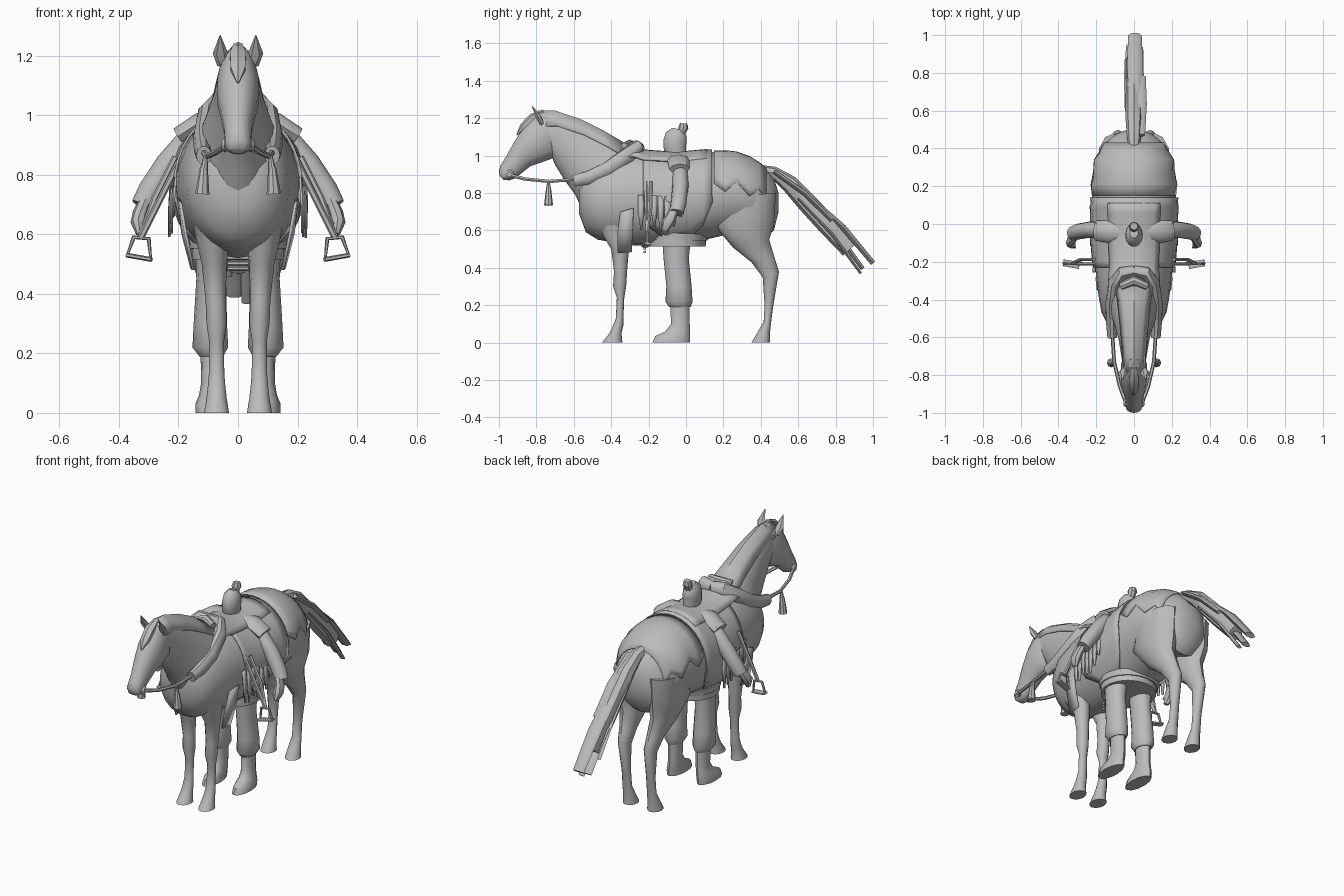
import bpy, bmesh, math, random
from mathutils import Vector

random.seed(4)
grey = bpy.data.materials.new("plain_grey")
grey.diffuse_color = (0.5, 0.5, 0.5, 1)


def finish(name, bm, thick=0.0, angle=40):
    bmesh.ops.recalc_face_normals(bm, faces=bm.faces)
    me = bpy.data.meshes.new(name)
    bm.to_mesh(me)
    bm.free()
    me.materials.append(grey)
    ob = bpy.data.objects.new(name, me)
    bpy.context.collection.objects.link(ob)
    if thick:
        mod = ob.modifiers.new("thickness", "SOLIDIFY")
        mod.thickness = thick
        mod.offset = 0
    bpy.ops.object.select_all(action='DESELECT')
    ob.select_set(True)
    bpy.context.view_layer.objects.active = ob
    bpy.ops.object.shade_smooth_by_angle(angle=math.radians(angle))
    return ob


def skin(name, rings, closed=False, angle=40):
    """Bridge equal rings of points into a solid."""
    bm = bmesh.new()
    vs = [[bm.verts.new(p) for p in r] for r in rings]
    n = len(vs[0])
    pairs = list(zip(vs, vs[1:])) + ([(vs[-1], vs[0])] if closed else [])
    for a, b in pairs:
        for i in range(n):
            bm.faces.new((a[i], a[(i + 1) % n], b[(i + 1) % n], b[i]))
    if not closed:
        bm.faces.new(vs[0])
        bm.faces.new(vs[-1])
    return finish(name, bm, angle=angle)


def loft(name, secs, side=1, n=14):
    """Sections: two opposite outline points (y, z), half width, x centre."""
    rings = []
    for y1, z1, y2, z2, w, x in secs:
        rings.append([(side * x + w * math.sin(t),
                       (y1 + y2) / 2 + (y1 - y2) / 2 * math.cos(t),
                       (z1 + z2) / 2 + (z1 - z2) / 2 * math.cos(t))
                      for t in (2 * math.pi * i / n for i in range(n))])
    return skin(name, rings)


def tube(name, pts, radii, ref=(0, 1, 0), n=10, closed=False, flat=1.0):
    """Round or flattened tube; flat scales the axis nearest to ref."""
    P = [Vector(p) for p in pts]
    ref, rings, k = Vector(ref), [], len(P)
    for i, p in enumerate(P):
        if closed:
            d = P[(i + 1) % k] - P[i - 1]
        else:
            d = P[min(i + 1, k - 1)] - P[max(i - 1, 0)]
        u = d.cross(ref).normalized()
        v = u.cross(d).normalized() * flat
        r = radii[i] if isinstance(radii, (list, tuple)) else radii
        rings.append([p + r * (u * math.cos(a) + v * math.sin(a))
                      for a in (2 * math.pi * j / n for j in range(n))])
    return skin(name, rings, closed)


def sheet(name, rows, thick=0.008):
    bm = bmesh.new()
    vs = [[bm.verts.new(p) for p in r] for r in rows]
    for a, b in zip(vs, vs[1:]):
        for i in range(len(a) - 1):
            bm.faces.new((a[i], a[i + 1], b[i + 1], b[i]))
    return finish(name, bm, thick)


# horse trunk: y, top z, bottom z, half width
TRUNK = [(-.572, .87, .69, .075), (-.535, .93, .59, .138), (-.47, .97, .55, .172),
         (-.38, 1.0, .535, .188), (-.28, 1.02, .52, .2), (-.1, 1.0, .52, .217),
         (.1, 1.02, .55, .224), (.25, 1.022, .585, .222), (.34, .99, .59, .205),
         (.42, .94, .56, .165), (.47, .88, .60, .115), (.495, .8, .7, .05)]
loft("horse_trunk", [(y, a, y, b, w, 0) for y, a, b, w in TRUNK], n=24)


def on_trunk(y, deg, off=0.01):
    for p, q in zip(TRUNK, TRUNK[1:]):
        if p[0] <= y <= q[0]:
            f = (y - p[0]) / (q[0] - p[0])
            a, b, w = (p[i] + f * (q[i] - p[i]) for i in (1, 2, 3))
            t = math.radians(deg)
            return ((w + off) * math.sin(t), y,
                    (a + b) / 2 + ((a - b) / 2 + off) * math.cos(t))


# neck and head
loft("horse_neck", [(-.18, 1.01, -.46, .6, .16, 0), (-.32, 1.05, -.55, .70, .14, 0),
                    (-.44, 1.12, -.592, .79, .108, 0), (-.56, 1.18, -.65, .87, .083, 0),
                    (-.66, 1.22, -.70, .95, .07, 0), (-.76, 1.235, -.72, 1.0, .06, 0)], n=20)
loft("horse_head", [(-.72, 1.24, -.69, 1.02, .052, 0), (-.80, 1.225, -.70, .99, .07, 0),
                    (-.87, 1.15, -.77, .965, .072, 0), (-.92, 1.07, -.83, .945, .06, 0),
                    (-.965, .99, -.88, .905, .047, 0), (-.99, .95, -.91, .88, .045, 0),
                    (-1.0, .92, -.945, .868, .042, 0), (-.995, .89, -.975, .87, .025, 0)])
# mane hugging the crest and a forelock
sheet("mane", [[(-w, y + .015, z - .075), (-w * .62, y, z - .02), (0, y, z + .006),
                (w * .62, y, z - .02), (w, y + .015, z - .075)]
               for y, z, w in ((-.79, 1.232, .055), (-.7, 1.232, .06), (-.56, 1.185, .072),
                               (-.44, 1.125, .085), (-.33, 1.06, .10))], .005)
tube("forelock", [(0, -.76, 1.235), (0, -.82, 1.205), (0, -.87, 1.155), (0, -.905, 1.11)],
     [.012, .022, .02, .003], (1, 0, 0), 6, flat=1.4)

# saddle cloth, saddle seat, rump cover with zigzag edge
sheet("saddle_cloth", [[on_trunk(y, d * k, .008) for d in range(-10, 11)]
                       for y, k in ((-.23, 10), (-.2, 12.5), (-.1, 14.8), (.02, 14.8),
                                    (.09, 13), (.14, 10))], .008)
sheet("rump_cover", [[on_trunk(y, d * k / 8, .005) for d in range(-8, 9)]
                     for y, k in ((.15, 75), (.21, 88), (.27, 74), (.34, 92),
                                  (.39, 74), (.43, 85))], .005)
sheet("saddle_seat", [[on_trunk(y, d * 9, h) for d in range(-4, 5)]
                      for y, h in ((-.33, .03), (-.28, .03), (-.23, .014), (-.05, .01),
                                   (.06, .01), (.11, .01))], .01)
tube("saddle_pommel", [(-.07, -.33, 1.05), (0, -.30, 1.06), (.07, -.33, 1.05)],
     [.02, .026, .02], (0, 0, 1), 8)

# coat skirt, girth straps and torso of the rider
loft("rider_coat", [(-.13, .98, .05, .98, .13, 0), (-.17, .7, .09, .7, .15, 0),
                    (-.2, .57, .11, .57, .158, 0), (-.2, .515, .105, .515, .155, 0)], n=18)
loft("coat_hem", [(-.21, .59, .125, .58, .166, 0), (-.205, .555, .115, .545, .163, 0)], n=18)
for k in range(3):
    tube("girth_strap", [(-.035, -.22, .485 + k * .018), (.035, -.22, .485 + k * .018)],
         .008, n=6)

# rider head with topknot
tube("rider_head", [(0, y, z) for y, z in ((-.05, .96), (-.05, 1.01), (-.06, 1.035),
                                           (-.058, 1.08), (-.052, 1.115), (-.045, 1.142))],
     [.035, .04, .045, .047, .042, .022], flat=1.35, n=14)
tube("rider_topknot", [(0, -.035, 1.11), (0, -.02, 1.135), (0, -.014, 1.15), (0, -.012, 1.172)],
     [.03, .022, .027, .02], n=8)

# tail made of overlapping locks
loft("tail", [(.36, .955, .40, .90, .03, 0), (.48, .94, .465, .87, .038, 0),
              (.585, .885, .53, .805, .045, 0), (.69, .78, .61, .71, .046, 0),
              (.79, .675, .71, .60, .046, 0), (.91, .53, .84, .465, .04, 0)], n=8)
for x, p, q, w in ((-.035, (.60, .80), (.87, .46), .018), (.005, (.66, .78), (1.0, .425), .042),
                   (.03, (.60, .77), (.935, .37), .022), (-.012, (.62, .78), (.945, .395), .036),
                   (.03, (.47, .915), (.78, .655), .038)):
    mid = ((p[0] + q[0]) / 2 + .012, (p[1] + q[1]) / 2 + .012)
    tube("tail_lock", [(x, *p), (x, *mid), (x, *q)], [w * .75, w, w * .85],
         (0, .7, .7), 6, flat=.45)

FRONT_LEG = [(-.48, .72, -.28, .72, .07, .09), (-.46, .6, -.30, .6, .06, .085),
             (-.40, .5, -.305, .5, .042, .08), (-.385, .38, -.315, .38, .034, .075),
             (-.39, .3, -.32, .3, .034, .072), (-.37, .24, -.33, .24, .025, .072),
             (-.375, .13, -.335, .13, .026, .072), (-.395, .08, -.335, .09, .03, .072),
             (-.41, .05, -.345, .05, .034, .072), (-.45, .0, -.34, .0, .042, .072)]
HIND_LEG = [(.17, .78, .48, .8, .085, .11), (.15, .63, .47, .63, .085, .11),
            (.25, .51, .445, .55, .062, .1), (.35, .43, .475, .45, .042, .09),
            (.41, .35, .497, .38, .034, .085), (.42, .2, .467, .2, .026, .08),
            (.415, .11, .455, .11, .028, .08), (.385, .06, .45, .06, .034, .08),
            (.35, 0, .45, 0, .042, .08)]
RIDER_LEG = [(-.13, .6, .03, .6, .06, .085), (-.12, .45, .015, .45, .05, .09),
             (-.105, .3, .03, .3, .056, .093), (-.11, .22, .035, .22, .06, .093),
             (-.09, .19, .025, .19, .04, .09)]
BOOT = [(-.085, .22, .02, .22, .036, .09), (-.08, .1, .02, .1, .034, .09),
        (-.11, .06, .022, .06, .038, .093), (-.165, .035, .022, .03, .044, .098),
        (-.18, 0, .02, 0, .044, .098)]

for s in (1, -1):
    loft("horse_front_leg", FRONT_LEG, s, 12)
    loft("horse_hind_leg", HIND_LEG, s, 12)
    loft("rider_leg", RIDER_LEG, s, 12)
    loft("rider_boot", BOOT, s, 12)
    tube("horse_ear", [(s * .05, -.77, 1.17), (s * .06, -.79, 1.21), (s * .06, -.825, 1.268)],
         [.02, .025, .002], n=6, flat=.6)
    # rider arm: sleeve, hand, thumb, shoulder piece
    tube("rider_sleeve", [(s * .10, -.035, .95), (s * .17, -.03, .91), (s * .235, -.03, .835),
                          (s * .295, -.04, .745), (s * .322, -.05, .695)],
         [.035, .043, .043, .042, .038], n=12)
    tube("rider_hand", [(s * .31, -.06, .72), (s * .33, -.08, .67), (s * .335, -.10, .64),
                        (s * .328, -.115, .60)], [.02, .024, .026, .014], flat=1.2, n=8)
    tube("rider_thumb", [(s * .325, -.09, .67), (s * .315, -.125, .63)], [.012, .008], n=6)
    tube("shoulder_cape", [(s * .05, -.04, .985), (s * .13, -.04, .975), (s * .2, -.035, .93)],
         [.025, .033, .03], flat=1.8, n=8)
    # neck roll, reins, bit, tassel
    tube("neck_roll", [(0, -.25, 1.035), (s * .06, -.26, 1.04), (s * .10, -.31, 1.0),
                       (s * .118, -.42, .925), (s * .118, -.52, .882), (s * .115, -.6, .865)],
         [.03, .035, .036, .034, .03, .026], (0, 0, 1), 10, flat=1.25)
    tube("rein", [(s * .045, -.94, .895), (s * .075, -.86, .875), (s * .105, -.73, .862),
                  (s * .115, -.58, .875)], .01, (0, 0, 1), 6)
    tube("bit_ring", [(s * x, -.945, .9) for x in (.03, .045, .055)], [.018, .025, .014], n=8)
    tube("rein_tassel", [(s * .11, -.735, .865), (s * .112, -.735, .83), (s * .115, -.735, .82),
                         (s * .12, -.735, .735)], [.006, .012, .014, .024], n=8)
    # stirrup with two leathers
    tube("stirrup", [(s * x, -.21, z) for x, z in ((.3, .585), (.35, .59), (.372, .53),
                                                  (.293, .515))], .008, n=6, closed=True)
    tube("stirrup_tread", [(s * .29, -.22, .515), (s * .374, -.205, .53)], .008, n=6, flat=2.6)
    for dy, x0 in ((-.012, .19), (.012, .21)):
        tube("stirrup_leather", [(s * x0, -.2 + dy, .86), (s * (x0 + .07), -.2 + dy, .72),
                                 (s * .325, -.208, .59)], .011, n=6, flat=.9)
    # flap behind the foreleg
    sheet("chest_flap", [[(s * .192, -.35, .70), (s * .2, -.28, .72)],
                         [(s * .175, -.365, .6), (s * .185, -.285, .6)],
                         [(s * .15, -.365, .48), (s * .155, -.29, .485)]], .01)
    # hanging fringe on the flank
    for i in range(7):
        y = -.24 + i * .035
        x, _, z = on_trunk(y, 85, .012)
        low = .58 + random.random() * .1
        sheet("saddle_fringe", [[(s * (x - .006), y - .016, z), (s * (x - .006), y + .016, z)],
                                [(s * x, y - .016, (z + low) / 2),
                                 (s * x, y + .016, (z + low) / 2)],
                                [(s * x, y - .004, low), (s * x, y + .006, low)]])
